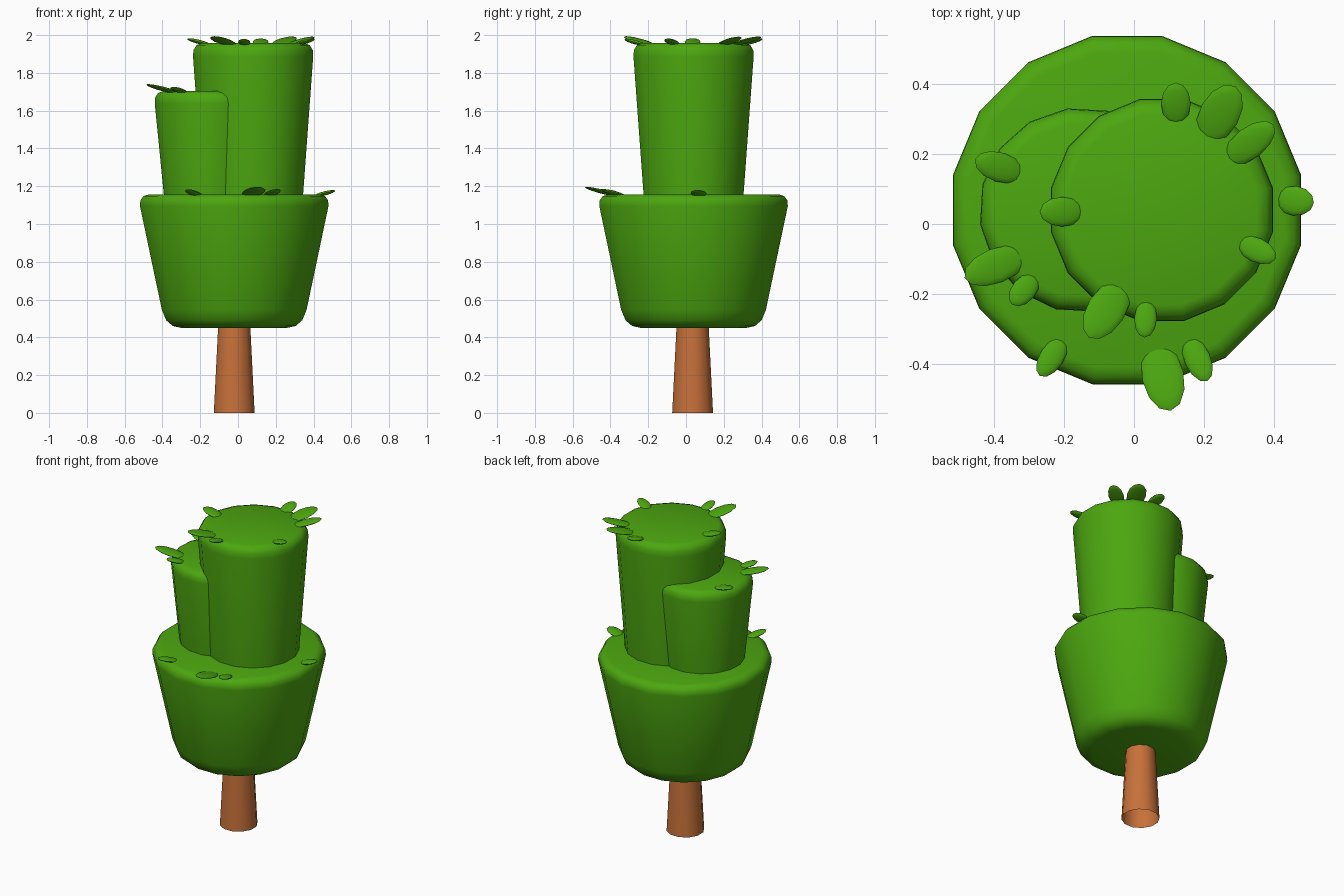
import bpy, bmesh, math
from mathutils import Vector, Matrix

if "Cube" in bpy.data.objects:
    bpy.data.objects.remove(bpy.data.objects["Cube"])


def material(name, rgb):
    m = bpy.data.materials.new(name)
    m.diffuse_color = (*rgb, 1)
    m.use_nodes = True
    m.node_tree.nodes["Principled BSDF"].inputs["Base Color"].default_value = m.diffuse_color
    return m


GREEN = material("leaf green", (0.073, 0.385, 0.005))
BROWN = material("bark brown", (0.57, 0.165, 0.042))


def finish(name, bm, mat, angle):
    me = bpy.data.meshes.new(name)
    bm.to_mesh(me)
    bm.free()
    ob = bpy.data.objects.new(name, me)
    bpy.context.collection.objects.link(ob)
    me.materials.append(mat)
    bpy.ops.object.select_all(action='DESELECT')
    ob.select_set(True)
    bpy.context.view_layer.objects.active = ob
    bpy.ops.object.shade_smooth_by_angle(angle=math.radians(angle))
    return ob


def lathe(name, cx, cy, profile, sides, turn, mat, cap_bottom=True, cap_top=True):
    """Stack polygon rings given as (flat-side radius, z)."""
    bm = bmesh.new()
    k = 1 / math.cos(math.pi / sides)
    rings = []
    for r, z in profile:
        rings.append([bm.verts.new((cx + r * k * math.cos(turn + 2 * math.pi * i / sides),
                                    cy + r * k * math.sin(turn + 2 * math.pi * i / sides), z))
                      for i in range(sides)])
    for a, b in zip(rings, rings[1:]):
        for i in range(sides):
            j = (i + 1) % sides
            bm.faces.new((a[i], a[j], b[j], b[i]))
    if cap_bottom:
        bm.faces.new(rings[0][::-1])
    if cap_top:
        bm.faces.new(rings[-1])
    return finish(name, bm, mat, 40)


HALF = math.pi / 16

# Trunk, open at the bottom
lathe("trunk", -0.02, 0.035, [(0.108, 0), (0.083, 0.5)], 12, math.pi / 12, BROWN,
      cap_bottom=False)

# Foliage blocks with rounded rims
lathe("lower_foliage", -0.02, 0.04,
      [(0.28, 0.45), (0.325, 0.46), (0.36, 0.49), (0.383, 0.545),
       (0.499, 1.095), (0.497, 1.125), (0.48, 1.148), (0.45, 1.157)], 16, HALF, GREEN)
lathe("tall_foliage", 0.08, 0.04,
      [(0.262, 1.12), (0.318, 1.885), (0.316, 1.92), (0.30, 1.947), (0.272, 1.957)],
      16, HALF, GREEN)
lathe("short_foliage", -0.15, 0.04,
      [(0.237, 1.12), (0.288, 1.64), (0.286, 1.67), (0.27, 1.694), (0.245, 1.703)],
      16, math.radians(8), GREEN)


# Leaves: flat tilted ellipsoids rising out of the rims
def leaf(name, top, bx, by, tx, ty, width):
    d = Vector((tx - bx, ty - by, 0))
    L = d.length
    slope = 0.25
    bm = bmesh.new()
    bmesh.ops.create_uvsphere(bm, u_segments=12, v_segments=8, radius=1)
    size = Matrix.Diagonal((0.66 * L, width / 2, 0.011, 1))
    tilt = Matrix.Rotation(-math.atan(slope), 4, 'Y')
    turn = Matrix.Rotation(math.atan2(d.y, d.x), 4, 'Z')
    c = Vector((bx, by, 0)) + d * 0.36
    c.z = top - 0.002 + slope * 0.36 * L
    bm.transform(Matrix.Translation(c) @ turn @ tilt @ size)
    finish(name, bm, GREEN, 60)


# base x, base y, tip x, tip y, width
LEAVES = {
    ("tall", 1.957): [(0.12, 0.31, 0.12, 0.405, 0.085), (0.22, 0.27, 0.29, 0.395, 0.115),
                      (0.29, 0.20, 0.40, 0.285, 0.09), (0.32, -0.06, 0.405, -0.10, 0.07),
                      (-0.05, -0.20, -0.13, -0.325, 0.11), (0.035, -0.24, 0.03, -0.325, 0.065),
                      (-0.17, 0.035, -0.27, 0.035, 0.085)],
    ("short", 1.703): [(-0.345, 0.15, -0.455, 0.185, 0.085), (-0.345, -0.10, -0.485, -0.155, 0.10),
                       (-0.295, -0.165, -0.35, -0.23, 0.07)],
    ("lower", 1.157): [(0.43, 0.07, 0.515, 0.06, 0.085), (-0.215, -0.35, -0.27, -0.435, 0.07),
                       (0.07, -0.38, 0.105, -0.535, 0.12), (0.165, -0.35, 0.21, -0.45, 0.075)],
}
for (block, top), items in LEAVES.items():
    for n, item in enumerate(items, 1):
        leaf(f"{block}_leaf_{n}", top, *item)
